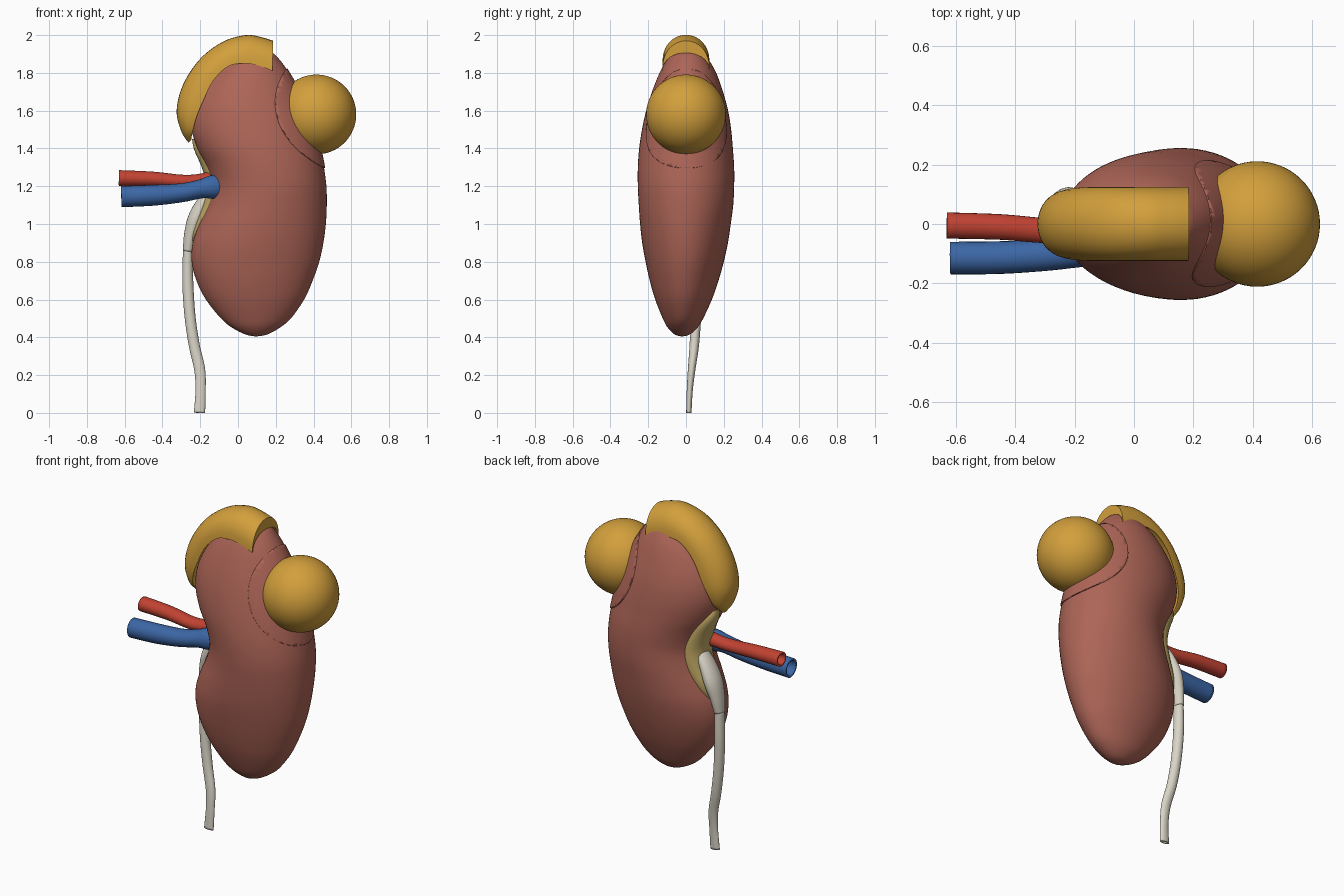
import bpy, bmesh, math
from mathutils import Vector

if "Cube" in bpy.data.objects:
    bpy.data.objects.remove(bpy.data.objects["Cube"], do_unlink=True)


def material(name, rgb):
    m = bpy.data.materials.new(name)
    m.use_nodes = True
    m.diffuse_color = (*rgb, 1)
    bsdf = next(n for n in m.node_tree.nodes if n.type == "BSDF_PRINCIPLED")
    bsdf.inputs["Base Color"].default_value = (*rgb, 1)
    bsdf.inputs["Roughness"].default_value = 0.6
    return m


FLESH = material("kidney red brown", (0.42, 0.13, 0.095))
GOLD = material("golden yellow", (0.65, 0.35, 0.045))
FAT = material("pale fat yellow", (0.54, 0.40, 0.13))
RED = material("artery red", (0.53, 0.055, 0.032))
BLUE = material("vein blue", (0.045, 0.135, 0.38))
CREAM = material("duct cream", (0.70, 0.66, 0.57))


def smooth_rows(rows, steps):
    """Catmull-Rom interpolation through rows of numbers."""
    out = []
    for i in range(len(rows) - 1):
        a, b = rows[max(i - 1, 0)], rows[i]
        c, d = rows[i + 1], rows[min(i + 2, len(rows) - 1)]
        for s in range(steps):
            t = s / steps
            out.append([0.5 * (2 * q + (r - p) * t + (2 * p - 5 * q + 4 * r - u) * t * t
                               + (3 * q - p - 3 * r + u) * t ** 3)
                        for p, q, r, u in zip(a, b, c, d)])
    return out + [list(rows[-1])]


def finish(ob, mat, angle=40):
    ob.data.materials.clear()
    ob.data.materials.append(mat)
    bpy.ops.object.select_all(action="DESELECT")
    ob.select_set(True)
    bpy.context.view_layer.objects.active = ob
    bpy.ops.object.shade_smooth_by_angle(angle=math.radians(angle))
    return ob


def loft(name, rings, mat, capped=True):
    """Skin a list of closed rings."""
    bm = bmesh.new()
    loops = [[bm.verts.new(p) for p in ring] for ring in rings]
    n = len(loops[0])
    for lo, hi in zip(loops, loops[1:]):
        for i in range(n):
            j = (i + 1) % n
            bm.faces.new((lo[i], lo[j], hi[j], hi[i]))
    if capped:
        bm.faces.new(loops[0][::-1])
        bm.faces.new(loops[-1])
    bmesh.ops.recalc_face_normals(bm, faces=bm.faces)
    mesh = bpy.data.meshes.new(name)
    bm.to_mesh(mesh)
    bm.free()
    ob = bpy.data.objects.new(name, mesh)
    bpy.context.collection.objects.link(ob)
    return finish(ob, mat)


def circle(n):
    return [(math.cos(math.tau * i / n), math.sin(math.tau * i / n)) for i in range(n)]


def tube(name, rows, mat, wall=0.012):
    """Hollow vessel; each row is x, y, z, radius in y, radius in the xz plane."""
    path = smooth_rows(rows, 6)
    rings = []
    for i, (x, y, z, ry, rx) in enumerate(path):
        a, b = path[max(i - 1, 0)], path[min(i + 1, len(path) - 1)]
        tangent = Vector(b[:3]) - Vector(a[:3])
        across = tangent.cross(Vector((0, 1, 0))).normalized()
        side = across.cross(tangent).normalized()
        rings.append([Vector((x, y, z)) + side * ry * c + across * rx * s
                      for c, s in circle(24)])
    ob = loft(name, rings, mat, capped=False)
    mod = ob.modifiers.new("wall", "SOLIDIFY")
    mod.thickness = wall
    mod.offset = -1
    return ob


# Kidney body: height, inner edge, outer edge, y centre, y half width
BODY = smooth_rows([
    (0.405, 0.09, 0.10, -0.02, 0.004), (0.415, 0.04, 0.155, -0.02, 0.04),
    (0.45, -0.03, 0.22, -0.018, 0.078), (0.5, -0.09, 0.28, -0.016, 0.107),
    (0.6, -0.17, 0.35, -0.013, 0.15), (0.7, -0.22, 0.395, -0.01, 0.182),
    (0.8, -0.245, 0.43, -0.007, 0.207), (0.9, -0.24, 0.452, -0.005, 0.227),
    (1.0, -0.205, 0.465, -0.003, 0.24), (1.1, -0.16, 0.47, 0, 0.25),
    (1.2, -0.14, 0.468, 0, 0.255), (1.3, -0.165, 0.455, 0, 0.255),
    (1.4, -0.215, 0.435, 0, 0.248), (1.5, -0.245, 0.41, 0.003, 0.236),
    (1.6, -0.24, 0.37, 0.006, 0.217), (1.7, -0.2, 0.325, 0.008, 0.188),
    (1.8, -0.125, 0.27, 0.01, 0.15), (1.87, -0.05, 0.22, 0.01, 0.11),
    (1.91, 0.0, 0.175, 0.01, 0.075), (1.93, 0.07, 0.09, 0.01, 0.006)], 4)


def body_rings(grow=0.0):
    return [[((xl + xr) / 2 + ((xr - xl) / 2 + grow) * c, yc + (yh + grow) * s, z)
             for c, s in circle(72)] for z, xl, xr, yc, yh in BODY]


loft("kidney_body", body_rings(), FLESH)


def ball(name, radius, mat):
    bpy.ops.mesh.primitive_uv_sphere_add(segments=64, ring_count=32, radius=radius,
                                         location=(0.415, 0, 1.58))
    ob = bpy.context.object
    ob.name = name
    return finish(ob, mat)


# Round growth, and the thin raised collar of tissue around it
ball("round_growth", 0.211, GOLD)
collar = ball("growth_collar", 0.288, FLESH)
cutter = loft("collar_cutter", body_rings(0.006), FLESH)
cutter.hide_render = True
mod = collar.modifiers.new("trim", "BOOLEAN")
mod.operation = "INTERSECT"
mod.solver = "EXACT"
mod.object = cutter
bpy.context.view_layer.objects.active = collar
bpy.ops.object.modifier_apply(modifier=mod.name)
bpy.data.objects.remove(cutter, do_unlink=True)

# Gland draped over the top: crest x, crest z, rim x, rim z, half width
GLAND = smooth_rows([
    (0.185, 1.97, 0.183, 1.81, 0.125), (0.12, 1.99, 0.12, 1.835, 0.125),
    (0.04, 2.0, 0.04, 1.85, 0.125), (-0.08, 1.965, -0.05, 1.835, 0.125),
    (-0.2, 1.875, -0.13, 1.76, 0.125), (-0.29, 1.74, -0.185, 1.65, 0.122),
    (-0.325, 1.6, -0.22, 1.565, 0.11), (-0.3, 1.49, -0.24, 1.49, 0.08),
    (-0.262, 1.43, -0.248, 1.445, 0.03)], 5)


def arch(row, scale, steps=16):
    ox, oz, ix, iz, w = row
    pts = []
    for k in range(steps + 1):
        a = math.pi * k / steps
        h = scale * math.sin(a) ** 0.85 if 0 < k < steps else 0
        pts.append((ix + (ox - ix) * h, w * (0.94 + 0.06 * scale) * math.cos(a),
                    iz + (oz - iz) * h))
    return pts


loft("top_gland", [arch(r, 1.0) + arch(r, 0.6)[::-1] for r in GLAND], GOLD)

# Fat filling the notch on the inner side
fat_rings = []
for z, xl, xr, yc, yh in BODY:
    u = (z - 1.18) / 0.285
    if abs(u) < 1:
        k = math.sqrt(1 - u * u)
        fat_rings.append([(xl + 0.05 + (0.05 + 0.03 * k) * c, 0.035 + 0.105 * k * s, z)
                          for c, s in circle(32)])
loft("notch_fat", fat_rings, FAT)

# Blood vessels
tube("artery", [(-0.63, -0.005, 1.243, 0.044, 0.042), (-0.45, -0.01, 1.238, 0.043, 0.039),
                (-0.3, -0.022, 1.226, 0.042, 0.035), (-0.2, -0.02, 1.23, 0.04, 0.036),
                (-0.08, -0.01, 1.25, 0.04, 0.045)], RED)
tube("vein", [(-0.618, -0.115, 1.145, 0.055, 0.056), (-0.45, -0.113, 1.152, 0.055, 0.055),
              (-0.3, -0.105, 1.165, 0.053, 0.05), (-0.2, -0.095, 1.185, 0.052, 0.05),
              (-0.14, -0.085, 1.195, 0.055, 0.062), (-0.08, -0.07, 1.2, 0.055, 0.066)], BLUE)

# Funnel and long drainage duct
tube("duct_funnel", [(-0.12, 0.05, 1.2, 0.04, 0.03), (-0.18, 0.055, 1.12, 0.058, 0.035),
                     (-0.222, 0.06, 1.03, 0.064, 0.043), (-0.25, 0.06, 0.94, 0.05, 0.036),
                     (-0.265, 0.06, 0.855, 0.034, 0.027)], CREAM)
tube("drainage_duct", [(-0.265, 0.06, 0.865, 0.031, 0.026), (-0.266, 0.06, 0.7, 0.03, 0.029),
                       (-0.255, 0.053, 0.52, 0.028, 0.029), (-0.232, 0.044, 0.36, 0.025, 0.029),
                       (-0.203, 0.03, 0.23, 0.02, 0.029), (-0.198, 0.02, 0.12, 0.016, 0.027),
                       (-0.204, 0.015, 0.0, 0.014, 0.03)], CREAM, 0.006)
